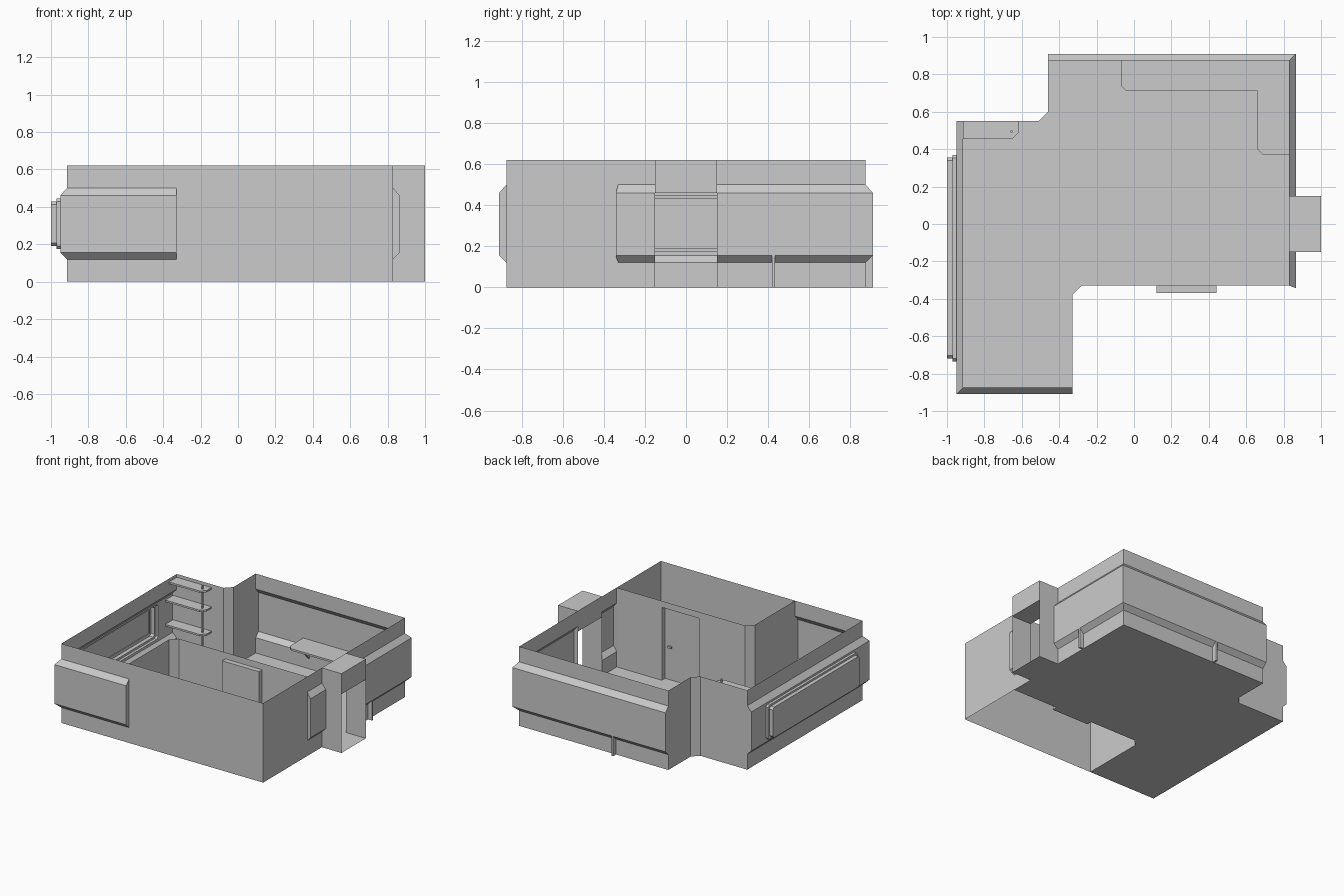
import bpy, bmesh, math

if "Cube" in bpy.data.objects:
    bpy.data.objects.remove(bpy.data.objects["Cube"])

TOP = 0.62
LEFT, RIGHT, FRONT, BACK = -0.915, 0.83, -0.875, 0.875   # main wall planes
OL, OR, OF, OB = -0.95, 0.865, -0.91, 0.91               # bulged wall planes

grey = bpy.data.materials.new("plain_grey")
grey.diffuse_color = (0.6, 0.6, 0.6, 1)
grey.use_nodes = True
grey.node_tree.nodes["Principled BSDF"].inputs["Base Color"].default_value = grey.diffuse_color


def make(name, faces, recalc=True):
    """Object from a list of faces, each a list of points; shared points are merged."""
    bm = bmesh.new()
    for f in faces:
        bm.faces.new([bm.verts.new(p) for p in f])
    bmesh.ops.remove_doubles(bm, verts=bm.verts, dist=1e-5)
    if recalc:
        bmesh.ops.recalc_face_normals(bm, faces=bm.faces)
    me = bpy.data.meshes.new(name)
    bm.to_mesh(me)
    bm.free()
    me.materials.append(grey)
    ob = bpy.data.objects.new(name, me)
    bpy.context.collection.objects.link(ob)
    return ob


def wall(path, z0=0.0, z1=TOP):
    return [[(*a, z0), (*b, z0), (*b, z1), (*a, z1)] for a, b in zip(path, path[1:])]


def prism(outline, z0, z1):
    n = len(outline)
    return ([[(*p, z0) for p in reversed(outline)], [(*p, z1) for p in outline]]
            + wall(outline + outline[:1], z0, z1))


def box(x0, x1, y0, y1, z0, z1):
    return prism([(x0, y0), (x1, y0), (x1, y1), (x0, y1)], z0, z1)


def bulged(inner, outer, skip=None):
    """Wall run whose middle band steps out with sloped edges, with end caps."""
    levels = [(inner, 0), (inner, 0.12), (outer, 0.155),
              (outer, 0.46), (inner, 0.50), (inner, TOP)]
    faces = []
    for i in range(len(inner) - 1):
        for k, ((pa, za), (pb, zb)) in enumerate(zip(levels, levels[1:])):
            if (i, k) != skip:
                faces.append([(*pa[i], za), (*pa[i + 1], za), (*pb[i + 1], zb), (*pb[i], zb)])
    for e in (0, -1):
        faces.append([(*p[e], z) for p, z in levels[1:5]])
    return faces


# Floor, including the narrow entry
make("floor", [[(x, y, 0) for x, y in [
    (LEFT, FRONT), (-0.33, FRONT), (-0.33, -0.38), (-0.28, -0.33), (RIGHT, -0.33),
    (RIGHT, -0.15), (1, -0.15), (1, 0.15), (RIGHT, 0.15), (RIGHT, BACK),
    (-0.46, BACK), (-0.46, 0.60), (-0.51, 0.55), (LEFT, 0.55)]]], recalc=False)


# Left and front bulged walls; the left middle band is left open for the window
make("left_front_wall", bulged(
    [(LEFT, 0.55), (LEFT, FRONT), (-0.33, FRONT)],
    [(OL, 0.55), (OL, OF), (-0.33, OF)], skip=(0, 2)))

# Back and right bulged walls, split by the entry
make("back_right_wall", bulged(
    [(-0.46, BACK), (RIGHT, BACK), (RIGHT, 0.15)],
    [(-0.46, OB), (OR, OB), (OR, 0.15)]))
make("right_wall_end", bulged(
    [(RIGHT, -0.15), (RIGHT, -0.33)], [(OR, -0.15), (OR, -0.342)]))


# Window: stepped recess with clipped corners, pushed outward from the left wall
def ring(x, y0, y1, z0, z1, c=0.016):
    return [(x, y0 + c, z0), (x, y1 - c, z0), (x, y1, z0 + c), (x, y1, z1 - c),
            (x, y1 - c, z1), (x, y0 + c, z1), (x, y0, z1 - c), (x, y0, z0 + c)]


rings = [ring(OL, -0.735, 0.37, 0.175, 0.445), ring(-0.97, -0.735, 0.37, 0.175, 0.445),
         ring(-0.97, -0.718, 0.355, 0.192, 0.43), ring(-1.0, -0.718, 0.355, 0.192, 0.43)]
corners = [(OL, OF, 0.155), (OL, 0.55, 0.155), (OL, 0.55, 0.46), (OL, OF, 0.46)]
window = [rings[-1]]
for a, b in zip(rings, rings[1:]):
    window += [[a[i], a[(i + 1) % 8], b[(i + 1) % 8], b[i]] for i in range(8)]
for i in range(4):
    h = rings[0]
    window.append([corners[i], corners[(i + 1) % 4], h[2 * i + 1], h[2 * i]])
    window.append([corners[i], h[2 * i], h[2 * i - 1]])
make("left_window_wall", window)
# Thin raised outline on the window pane
for x0, x1 in ((-1.0, -0.995),):
    for n, (ya, yb, za, zb) in enumerate([(-0.69, 0.33, 0.215, 0.22), (-0.69, 0.33, 0.40, 0.405),
                                          (-0.69, -0.685, 0.22, 0.40), (0.325, 0.33, 0.22, 0.40)]):
        make(f"window_trim_{n}", box(x0, x1, ya, yb, za, zb))

# Plain walls: back left corner and the outer shell of the front right void
make("back_left_wall", wall([(LEFT, 0.55), (-0.51, 0.55), (-0.46, 0.60), (-0.46, BACK)]))
make("outer_shell", wall([(-0.33, FRONT), (RIGHT, FRONT), (RIGHT, -0.33)]))

# Inner walls with a doorway and its shallow recess
D0, D1, DZ, DY = 0.12, 0.44, 0.57, -0.37
make("inner_wall",
     wall([(-0.33, FRONT), (-0.33, -0.38), (-0.28, -0.33), (D0, -0.33)])
     + wall([(D1, -0.33), (RIGHT, -0.33)])
     + wall([(D0, -0.33), (D1, -0.33)], DZ, TOP))
make("door_recess",
     wall([(D0, -0.33), (D0, DY), (D1, DY), (D1, -0.33)], 0, DZ)
     + [[(D0, -0.33, z), (D1, -0.33, z), (D1, DY, z), (D0, DY, z)] for z in (0, DZ)])
make("door_handle", box(0.38, 0.41, DY, DY + 0.015, 0.25, 0.265))

# Entry: side walls and a deep lintel over the open end
for y, side in ((-0.15, "front"), (0.15, "back")):
    make(f"entry_{side}_side", wall([(RIGHT, y), (1.0, y)]))
make("entry_lintel", box(RIGHT, 1.0, -0.15, 0.15, 0.46, TOP))

# Corner counter with clipped ends, and its supports reaching through to the outside
make("counter", prism([(-0.07, OB - 0.005), (-0.07, 0.74), (-0.04, 0.71), (0.66, 0.71),
                       (0.66, 0.40), (0.69, 0.37), (OR - 0.005, 0.37),
                       (OR - 0.005, OB - 0.005)], 0.195, 0.21))


def support(name, point):
    """Thin plate: outer fin below the bulge, with a triangular bracket inside."""
    prof = [(0.035, 0), (0.035, 0.155), (0, 0.195), (-0.11, 0.195), (0, 0.08), (0, 0)]
    a = [point(d, -0.0075, z) for d, z in prof]
    b = [point(d, 0.0075, z) for d, z in prof]
    n = len(prof)
    make(name, [a, b[::-1]] + [[a[i], b[i], b[(i + 1) % n], a[(i + 1) % n]] for i in range(n)])


support("back_support", lambda d, w, z: (0.0 + w, BACK + d, z))
support("right_support", lambda d, w, z: (RIGHT + d, 0.427 + w, z))

# Three corner shelves on a pole
for n, (z, x0) in enumerate([(0.24, OL + 0.003), (0.43, OL + 0.003), (0.58, LEFT)]):
    make(f"shelf_{n}", prism([(x0, 0.455), (-0.65, 0.455), (-0.615, 0.49),
                              (-0.615, 0.55), (x0, 0.55)], z, z + 0.014))
make("shelf_pole", prism([(-0.655 + 0.007 * math.cos(t * math.pi / 4),
                           0.495 + 0.007 * math.sin(t * math.pi / 4)) for t in range(8)], 0, TOP))
